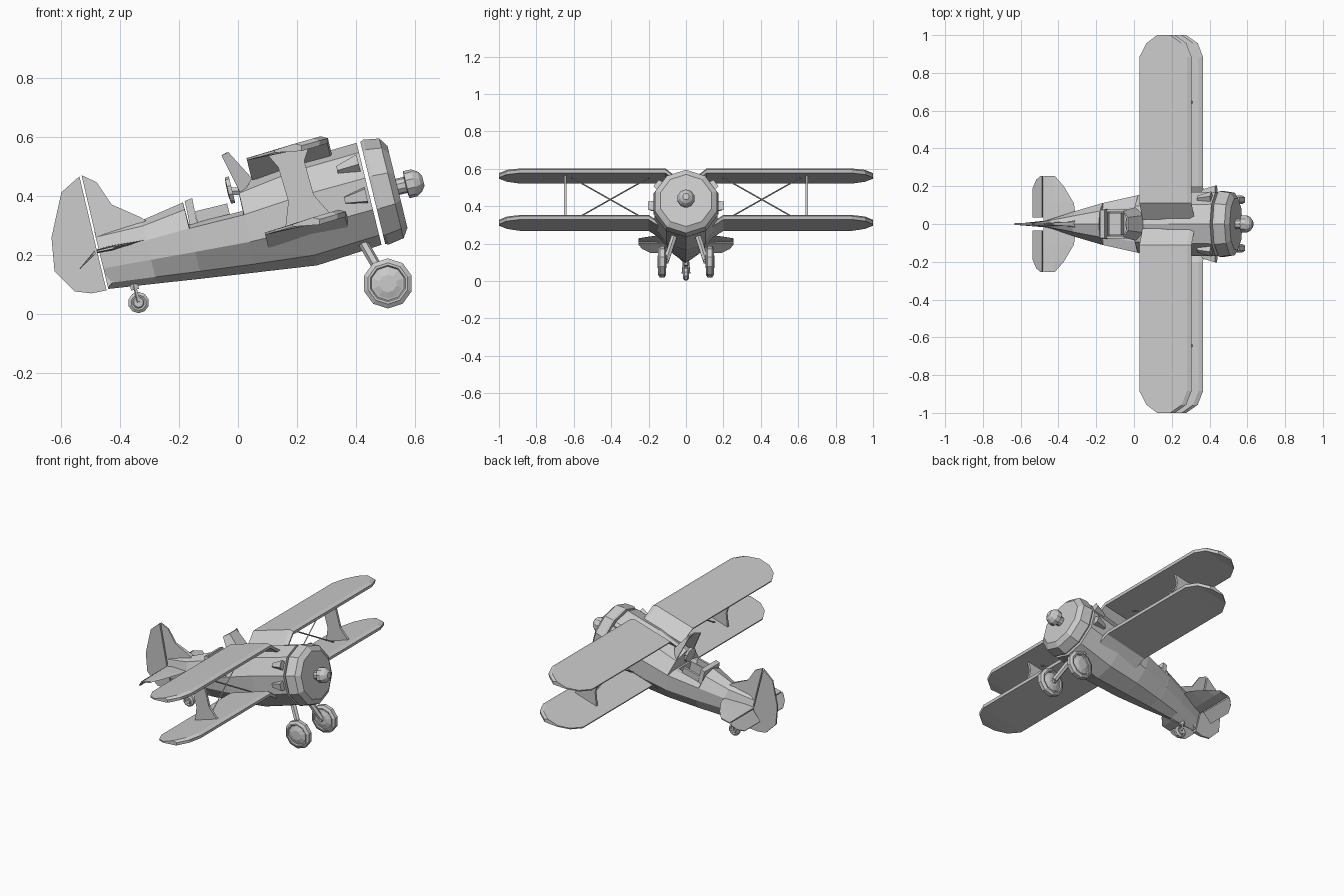
import bpy, bmesh, math
from mathutils import Matrix, Vector

if "Cube" in bpy.data.objects:
    bpy.data.objects.remove(bpy.data.objects["Cube"])

# Airframe is built level (x forward, z up) then pitched nose-up onto its wheels
PITCH = Matrix.Rotation(math.radians(-13.7), 4, 'Y')
SIDES = ((1, "left"), (-1, "right"))


def loft(name, rings, tilt=True):
    """Closed solid skinned through rings of equal point count."""
    bm = bmesh.new()
    vs = [[bm.verts.new(p) for p in ring] for ring in rings]
    n = len(vs[0])
    for a, b in zip(vs, vs[1:]):
        for i in range(n):
            j = (i + 1) % n
            bm.faces.new((a[i], a[j], b[j], b[i]))
    bm.faces.new(vs[0])
    bm.faces.new(vs[-1])
    bmesh.ops.recalc_face_normals(bm, faces=bm.faces)
    if tilt:
        bm.transform(PITCH)
    me = bpy.data.meshes.new(name)
    bm.to_mesh(me)
    bm.free()
    ob = bpy.data.objects.new(name, me)
    bpy.context.collection.objects.link(ob)
    return ob


def lathe(name, profile, centre, axis, n=10, tilt=True):
    """Faceted turned part; profile is (distance along axis, radius)."""
    rings = []
    for d, r in profile:
        ring = []
        for i in range(n):
            a = math.pi / 2 + math.tau * i / n
            c, s = r * math.cos(a), r * math.sin(a)
            off = (d, c, s) if axis == 'X' else (c, d, s)
            ring.append(Vector(centre) + Vector(off))
        rings.append(ring)
    return loft(name, rings, tilt)


def prism(name, pts, y=0):
    """Side-view outline of (x, z, half thickness)."""
    return loft(name, [[(u, y + s * h, v) for u, v, h in pts] for s in (-1, 1)])


def box(name, x0, x1, y0, y1, z0, z1):
    return loft(name, [[(x, y0, z0), (x, y1, z0), (x, y1, z1), (x, y0, z1)] for x in (x0, x1)])


def rod(name, p, q, r, n=6, tilt=True):
    p, q = Vector(p), Vector(q)
    rot = (q - p).to_track_quat('Z', 'Y')
    ring = [rot @ Vector((r * math.cos(math.tau * i / n), r * math.sin(math.tau * i / n), 0)) for i in range(n)]
    return loft(name, [[e + v for v in ring] for e in (p, q)], tilt)


# Fuselage: ten-sided stations (x, top, middle, bottom, half width, cap height)
stations = [
    (.528, .468, .29, .112, .178, 9), (.30, .458, .285, .096, .176, 9),
    (.10, .425, .275, .121, .160, 9), (.098, .425, .275, .121, .160, .335),
    (-.09, .411, .28, .145, .117, .335), (-.092, .411, .28, .145, .117, 9),
    (-.243, .385, .285, .165, .072, 9), (-.407, .385, .29, .186, .018, 9)]
rings = []
for x, top, mid, bot, hw, cap in stations:
    ring = []
    for i in range(10):
        a = math.pi / 2 + math.tau * i / 10
        s = math.sin(a)
        z = mid + s * ((top - mid) if s > 0 else (mid - bot))
        ring.append((x, hw * math.cos(a), min(z, cap)))
    rings.append(ring)
fuselage = loft("fuselage", rings)

# Cockpit opening
cutter = box("cockpit_cutter", -.08, .088, -.06, .06, .22, .6)
cutter.hide_render = True
cutter.hide_viewport = True
cut = fuselage.modifiers.new("cockpit", 'BOOLEAN')
cut.operation = 'DIFFERENCE'
cut.object = cutter

# Cowling and spinner
lathe("cowling", [(.541, .178), (.552, .183), (.606, .174), (.627, .143)], (0, 0, .29), 'X')
lathe("spinner", [(.62, .028), (.655, .028), (.658, .047), (.685, .047), (.705, .035), (.717, .018)],
      (0, 0, .29), 'X')

# Seat, instrument panel, windscreen
prism("seat_back", [(-.087, .33, .08), (-.062, .33, .08), (-.058, .418, .075), (-.085, .414, .075)])
box("seat_pan", -.065, .0, -.058, .058, .22, .29)
for s, side in SIDES:
    box(side + "_cockpit_sill", -.06, .053, s * .064, s * .078, .30, .372)
lathe("instrument_panel", [(.063, .018), (.066, .046), (.08, .046)], (0, 0, .414), 'X')
rod("panel_mount", (.07, 0, .41), (.12, 0, .40), .015)


def screen_ring(xr, xf, yr, yf, zr, zf, t):
    outer = [(xr, yr, zr), (xf, yf, zf), (xf, -yf, zf), (xr, -yr, zr)]
    inner = [(xr, t - yr, zr), (xf - t, t - yf, zf), (xf - t, yf - t, zf), (xr, yr - t, zr)]
    return outer + inner


loft("windscreen", [screen_ring(.107, .155, .09, .045, .385, .435, .01),
                    screen_ring(.073, .098, .07, .035, .535, .54, .008)])

# Fin and rudder
prism("fin", [(-.20, .35, .03), (-.243, .396, .012), (-.329, .462, .006), (-.36, .547, .005),
              (-.404, .582, .005), (-.407, .30, .016), (-.407, .19, .016)])
prism("rudder", [(-.412, .58, .005), (-.484, .542, .004), (-.553, .401, .005), (-.570, .287, .005),
                 (-.52, .205, .005), (-.466, .185, .006), (-.414, .183, .014), (-.414, .32, .017)])


# Wings: stations (y, trailing x, leading x, drop)
def wing(name, s, base, slope, sections):
    rings = []
    for y, u0, u1, drop in sections:
        def pt(u, dz):
            return (u, s * y, base + slope * (u - .153) - drop + dz)
        rings.append([pt(u0, 0), pt(u1 - .022, .003), pt(u1, -.010), pt(u1 - .006, -.027), pt(u0, -.008)])
    loft(name, rings)


tip = [(.885, .153, .437, 0), (.957, .191, .408, 0), (1.0, .251, .345, 0)]
for s, side in SIDES:
    wing(side + "_upper_wing", s, .506, .035, [(.025, .153, .437, .068), (.11, .153, .437, 0)] + tip)
    wing(side + "_lower_wing", s, .246, .05, [(.10, .153, .437, .065), (.20, .153, .437, 0)] + tip)

    # Flared interplane strut and crossed wires
    prism(side + "_wing_strut",
          [(.225, .50, .007), (.25, .45, .007), (.256, .33, .007), (.225, .245, .007),
           (.385, .255, .007), (.345, .33, .007), (.341, .45, .007), (.375, .505, .007)], s * .645)
    rod(side + "_wire_a", (.30, s * .19, .50), (.30, s * .62, .25), .004, 4)
    rod(side + "_wire_b", (.30, s * .19, .25), (.30, s * .62, .50), .004, 4)

    # Tailplane with drooped elevator
    loft(side + "_tailplane", [[(u, s * y, .318), (-.36, s * y, .318 + h), (-.415, s * y, .319 + h * .7),
                                (-.415, s * y, .319 - h * .7), (-.36, s * y, .318 - h)]
                               for y, u, h in ((0, -.235, .009), (.11, -.25, .008),
                                               (.20, -.305, .006), (.255, -.355, .004))])
    loft(side + "_elevator", [[(-.421, s * y, .324), (-.421, s * y, .312),
                               (-.421 - d, s * y, .315 - d * .66), (-.421 - d, s * y, .319 - d * .66)]
                              for y, d in ((.035, .064), (.19, .064), (.235, .04), (.255, .012))])

    # Cowl blisters, open end forward
    for part, ang, z_in in (("upper", 38, 0), ("lower", 0, 0)):
        a = math.radians(ang)
        out = Vector((0, s * math.cos(a), math.sin(a)))
        tan = Vector((0, -s * math.sin(a), math.cos(a)))
        rings = []
        for x, w, h in ((.518, .031, .203), (.442, .014, .182)):
            c = Vector((x, 0, .288))
            rings.append([c + out * .15 + tan * w, c + out * h + tan * w * .7,
                          c + out * h - tan * w * .7, c + out * .15 - tan * w])
        loft(f"{side}_{part}_blister", rings)

    # Main gear
    lathe(side + "_main_wheel",
          [(-.024, .03), (-.017, .05), (-.015, .058), (-.022, .062), (-.022, .070), (-.012, .085),
           (.012, .085), (.022, .070), (.022, .062), (.015, .058), (.017, .05), (.024, .03)],
          (.508, s * .128, .103), 'Y', tilt=False)
    rod(side + "_main_leg", (.41, s * .055, .265), (.50, s * .105, .11), .017, 6, tilt=False)
    rod(side + "_axle", (.50, s * .095, .105), (.508, s * .13, .103), .014, 6, tilt=False)

    # Tail wheel fork arms
    rod(side + "_tail_fork", (-.352, s * .012, .10), (-.337, s * .018, .04), .006, 4, tilt=False)

# Tail wheel
lathe("tail_wheel", [(-.016, .016), (-.012, .02), (-.015, .026), (-.008, .036),
                     (.008, .036), (.015, .026), (.012, .02), (.016, .016)],
      (-.337, 0, .038), 'Y', tilt=False)
rod("tail_leg", (-.36, 0, .13), (-.349, 0, .082), .016, 6, tilt=False)
